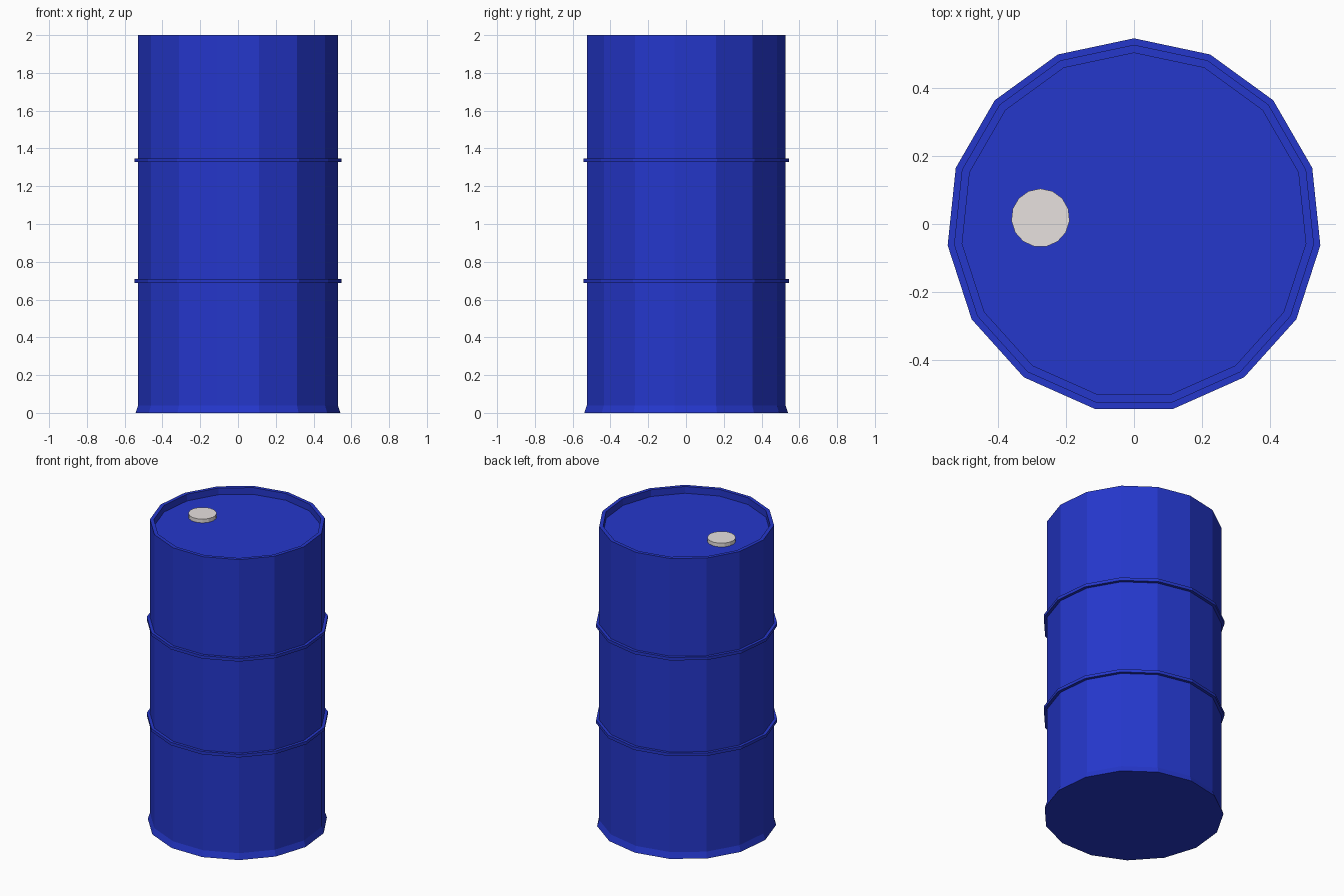
import bpy, bmesh, math

if "Cube" in bpy.data.objects:
    bpy.data.objects.remove(bpy.data.objects["Cube"])

SIDES = 15


def lathe(name, profile, centre, color):
    """Revolve (radius, z) points into a closed faceted solid, one corner facing +y."""
    bm = bmesh.new()
    rings = []
    for r, z in profile:
        ring = []
        for i in range(SIDES):
            a = math.pi / 2 + 2 * math.pi * i / SIDES
            ring.append(bm.verts.new((r * math.cos(a), r * math.sin(a), z)))
        rings.append(ring)
    for low, high in zip(rings, rings[1:]):
        for i in range(SIDES):
            j = (i + 1) % SIDES
            bm.faces.new((low[i], low[j], high[j], high[i]))
    bm.faces.new(rings[0][::-1])
    bm.faces.new(rings[-1])
    bmesh.ops.recalc_face_normals(bm, faces=bm.faces[:])
    mesh = bpy.data.meshes.new(name)
    bm.to_mesh(mesh)
    bm.free()
    obj = bpy.data.objects.new(name, mesh)
    obj.location = centre
    bpy.context.collection.objects.link(obj)
    mat = bpy.data.materials.new(name + "_paint")
    mat.diffuse_color = color
    mat.use_nodes = True
    mat.node_tree.nodes["Principled BSDF"].inputs["Base Color"].default_value = mat.diffuse_color
    mesh.materials.append(mat)
    return obj


# Drum shell: flared foot, two thin hoops, raised rim and recessed lid
profile = [(0.545, 0.0), (0.532, 0.04)]
for z in (0.698, 1.338):
    profile += [(0.532, z - 0.01), (0.551, z - 0.01), (0.551, z + 0.01), (0.532, z + 0.01)]
profile += [(0.532, 2.0), (0.508, 2.0), (0.508, 1.955)]
lathe("drum_body", profile, (0, -0.005, 0), (0.018, 0.038, 0.6, 1))

# Filler cap sitting on the lid
lathe("filler_cap", [(0.086, 1.95), (0.086, 1.98)], (-0.275, 0.018, 0), (0.8, 0.75, 0.74, 1))
